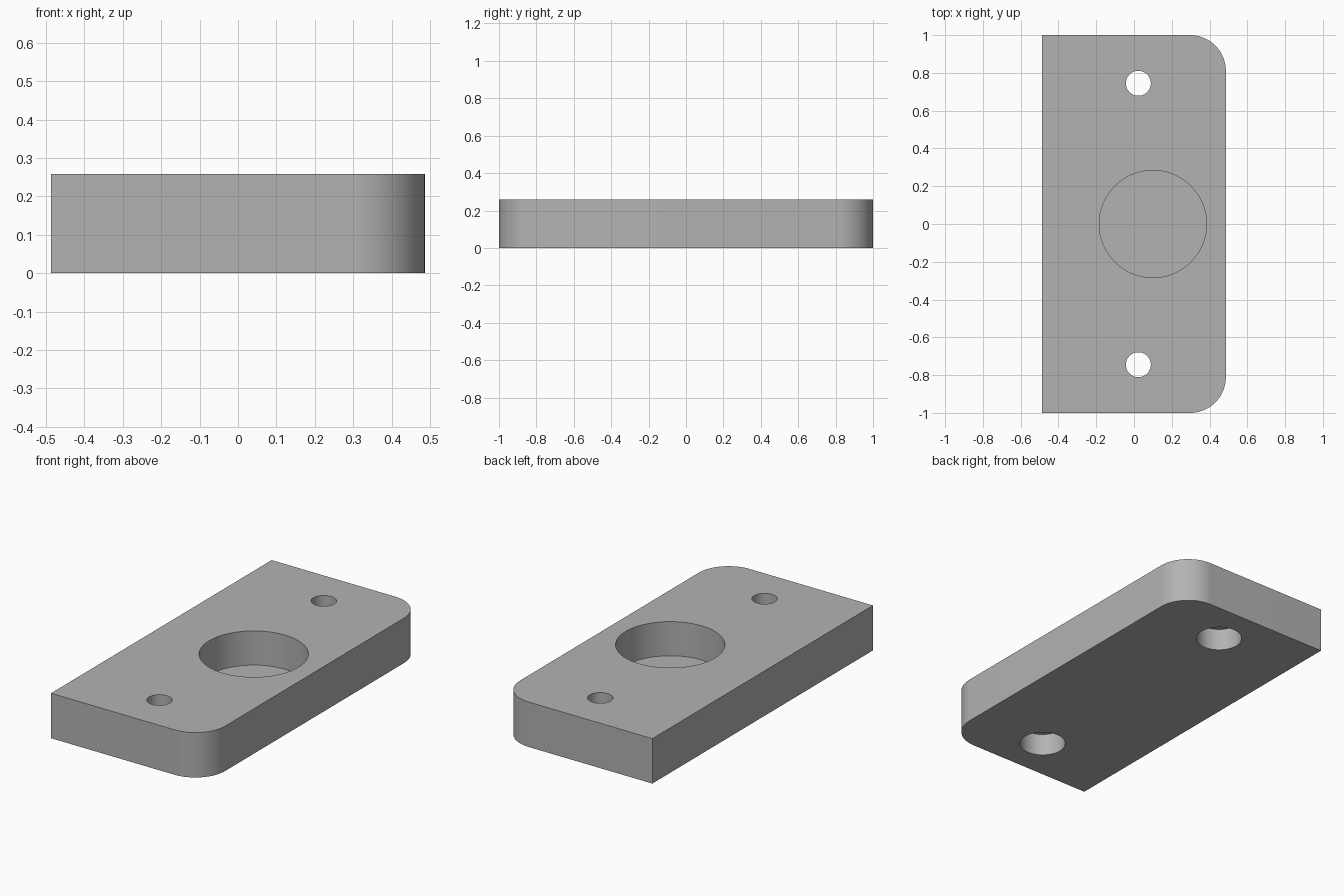
import bpy
import bmesh
from math import cos, sin, pi, radians

WIDTH, LENGTH, HEIGHT = 0.973, 2.0, 0.258
CORNER = 0.19

cube = bpy.data.objects.get("Cube")
if cube:
    bpy.data.objects.remove(cube, do_unlink=True)

grey = bpy.data.materials.new("plain grey")
grey.use_nodes = True
colour = (0.45, 0.45, 0.45, 1)
grey.diffuse_color = colour
grey.node_tree.nodes["Principled BSDF"].inputs["Base Color"].default_value = colour


def arc(x, y, radius, start, end, steps):
    """Points along a circular arc, angles in radians."""
    angles = [start + (end - start) * i / steps for i in range(steps + 1)]
    return [(x + radius * cos(a), y + radius * sin(a)) for a in angles]


def prism(name, outline, bottom, top):
    """Extrude a flat outline upwards into a solid."""
    bm = bmesh.new()
    base = bm.faces.new([bm.verts.new((x, y, bottom)) for x, y in outline])
    grown = bmesh.ops.extrude_face_region(bm, geom=[base])["geom"]
    moved = [v for v in grown if isinstance(v, bmesh.types.BMVert)]
    bmesh.ops.translate(bm, verts=moved, vec=(0, 0, top - bottom))
    bmesh.ops.recalc_face_normals(bm, faces=bm.faces)
    mesh = bpy.data.meshes.new(name)
    bm.to_mesh(mesh)
    bm.free()
    mesh.materials.append(grey)
    obj = bpy.data.objects.new(name, mesh)
    bpy.context.collection.objects.link(obj)
    return obj


def drill(target, name, x, y, radius, bottom, top):
    """Cut a round hole and remove its cutter."""
    cutter = prism(name, arc(x, y, radius, 0, 2 * pi, 64)[:-1], bottom, top)
    cutter.hide_render = True
    cut = target.modifiers.new(name, 'BOOLEAN')
    cut.operation = 'DIFFERENCE'
    cut.solver = 'EXACT'
    cut.object = cutter
    bpy.context.view_layer.objects.active = target
    bpy.ops.object.modifier_apply(modifier=name)
    bpy.data.objects.remove(cutter, do_unlink=True)


# Plate with two rounded corners on its left side
hw, hl = WIDTH / 2, LENGTH / 2
outline = [(-hw, hl), (-hw, -hl)]
outline += arc(hw - CORNER, -hl + CORNER, CORNER, -pi / 2, 0, 20)
outline += arc(hw - CORNER, hl - CORNER, CORNER, 0, pi / 2, 20)
plate = prism("mounting_plate", outline, 0, HEIGHT)

# Blind round pocket in the top
drill(plate, "pocket", 0.1, 0, 0.284, 0.062, HEIGHT + 0.1)

# Screw holes, counterbored from below
for side in (-1, 1):
    y = side * 0.745
    drill(plate, "screw_hole", 0.023, y, 0.066, -0.1, HEIGHT + 0.1)
    drill(plate, "counterbore", 0.023, y, 0.123, -0.1, 0.128)

# Smooth round walls with crisp rims
bpy.ops.object.select_all(action='DESELECT')
plate.select_set(True)
bpy.context.view_layer.objects.active = plate
bpy.ops.object.shade_smooth_by_angle(angle=radians(30))
